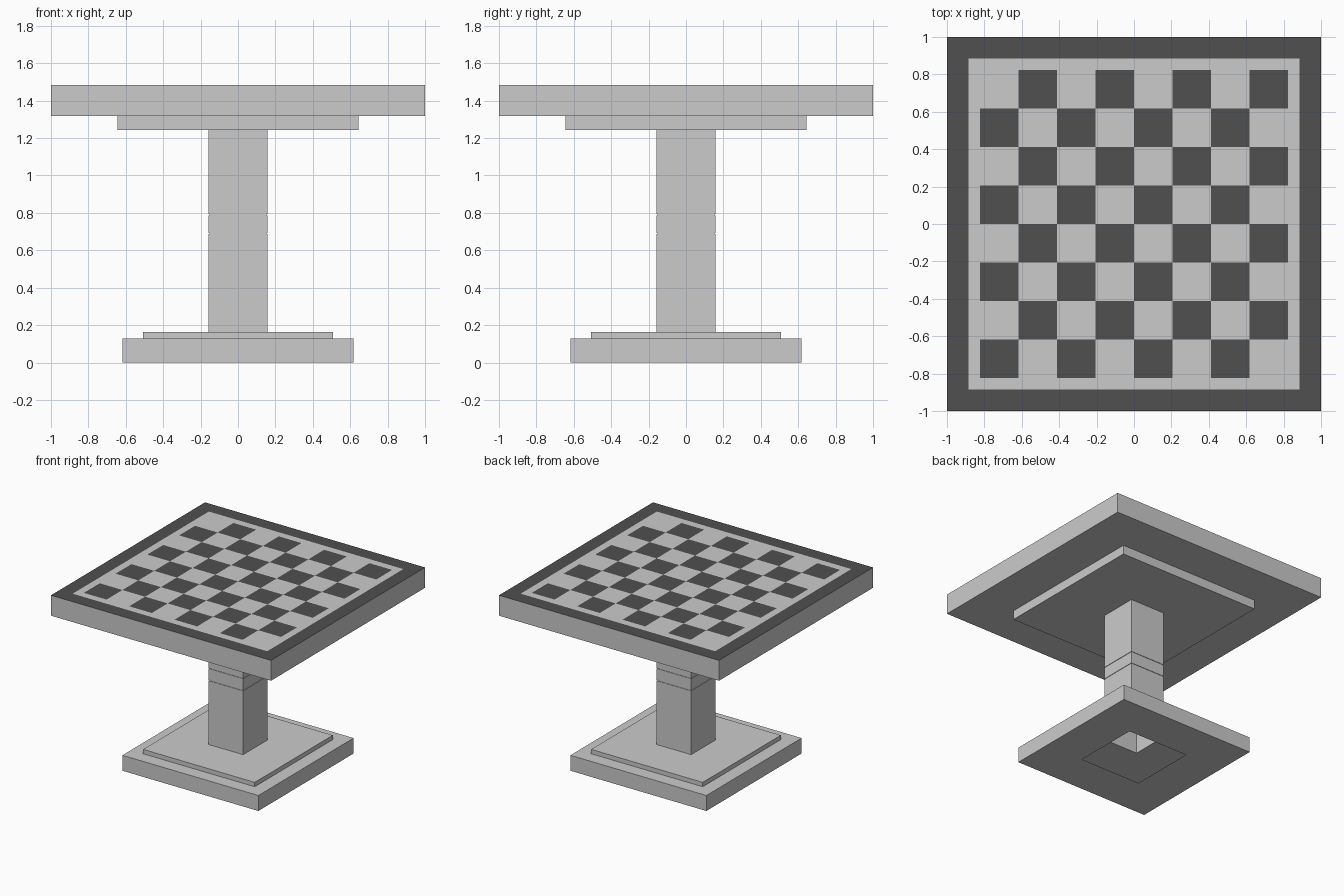
import bpy, bmesh

if "Cube" in bpy.data.objects:
    bpy.data.objects.remove(bpy.data.objects["Cube"])

dark = bpy.data.materials.new("dark_wood")
dark.diffuse_color = (0.08, 0.08, 0.08, 1)
dark.use_nodes = True
dark.node_tree.nodes["Principled BSDF"].inputs["Base Color"].default_value = dark.diffuse_color


def make_object(name, bm, mat=None):
    mesh = bpy.data.meshes.new(name)
    bm.to_mesh(mesh)
    bm.free()
    if mat:
        mesh.materials.append(mat)
    obj = bpy.data.objects.new(name, mesh)
    bpy.context.collection.objects.link(obj)
    return obj


def square_shell(name, profile, mat=None):
    """Sweep a (half width, z) profile around a square; the ends stay open."""
    bm = bmesh.new()
    rings = [[bm.verts.new((sx * r, sy * r, z))
              for sx, sy in ((-1, -1), (1, -1), (1, 1), (-1, 1))]
             for r, z in profile]
    for a, b in zip(rings, rings[1:]):
        for i in range(4):
            j = (i + 1) % 4
            bm.faces.new((a[i], a[j], b[j], b[i]))
    return make_object(name, bm, mat)


TOP = 1.485
COL = 0.157
BOARD = 0.824
INLAY = 0.884

# Hollow stepped base, open underneath
square_shell("base", [(0.277, 0), (0.618, 0), (0.618, 0.127), (0.507, 0.127),
                      (0.507, 0.163), (COL, 0.163)])

# Column with two thin grooves
column = [(COL, 0.163)]
for z in (0.69, 0.79):
    column += [(COL, z - 0.003), (COL - 0.004, z - 0.003),
               (COL - 0.004, z + 0.003), (COL, z + 0.003)]
square_shell("column", column + [(COL, 1.243)])

# Support plate and slab of the table top
square_shell("table_top", [(COL, 1.243), (0.645, 1.243), (0.645, 1.318),
                           (1, 1.318), (1, TOP)])

# Dark frame and pale margin around the board
square_shell("board_frame", [(1, TOP), (INLAY, TOP)], dark)
square_shell("board_margin", [(INLAY, TOP), (BOARD, TOP)])


# Chequered squares, one object per colour
def squares(name, parity, mat=None):
    bm = bmesh.new()
    s = BOARD / 4
    for i in range(8):
        for j in range(8):
            if (i + j) % 2 == parity:
                x, y = -BOARD + i * s, -BOARD + j * s
                bm.faces.new([bm.verts.new((x + dx * s, y + dy * s, TOP))
                              for dx, dy in ((0, 0), (1, 0), (1, 1), (0, 1))])
    return make_object(name, bm, mat)


squares("dark_squares", 0, dark)
squares("light_squares", 1)
